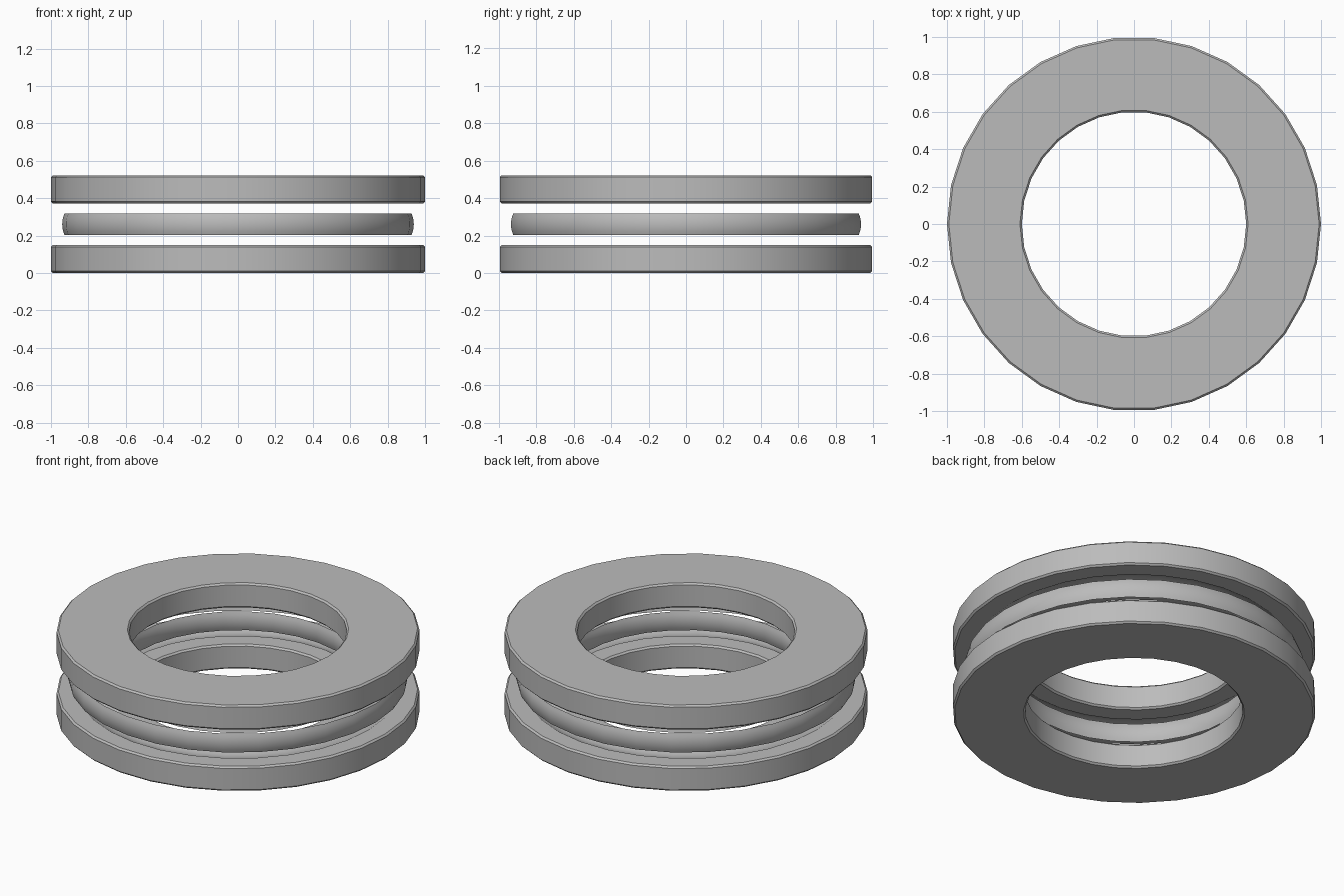
import bpy
import bmesh
import math
from mathutils import Matrix, Vector

SIDES = 30
HEIGHT = 0.522          # full height of the stack
MID = HEIGHT / 2
THICK = 0.15            # washer thickness
OUTER, INNER = 1.0, 0.6
BEVEL = 0.01
TRACK, BALL = 0.8, 0.14   # raceway radius and its cross-section radius

cube = bpy.data.objects.get("Cube")
if cube:
    bpy.data.objects.remove(cube, do_unlink=True)

steel = bpy.data.materials.new("steel_grey")
steel.use_nodes = True
colour = (0.5, 0.5, 0.5, 1)
steel.diffuse_color = colour
steel.node_tree.nodes["Principled BSDF"].inputs["Base Color"].default_value = colour


def arc(start, end, steps):
    """Points (radius, height) on the raceway circle, angles in radians."""
    angles = [start + (end - start) * i / steps for i in range(steps + 1)]
    return [(TRACK + BALL * math.cos(a), MID + BALL * math.sin(a)) for a in angles]


def lathe(bm, profile, closed):
    """Turn a (radius, height) profile round the z axis."""
    rings = []
    for i in range(SIDES):
        turn = Matrix.Rotation(math.tau * i / SIDES, 3, "Z")
        rings.append([bm.verts.new(turn @ Vector((r, 0, z))) for r, z in profile])
    count = len(profile)
    for i in range(SIDES):
        a, b = rings[i], rings[(i + 1) % SIDES]
        for j in range(count if closed else count - 1):
            k = (j + 1) % count
            bm.faces.new((a[j], b[j], b[k], a[k]))


def finish(name, bm):
    mesh = bpy.data.meshes.new(name)
    bm.to_mesh(mesh)
    bm.free()
    mesh.materials.append(steel)
    obj = bpy.data.objects.new(name, mesh)
    bpy.context.collection.objects.link(obj)
    bpy.ops.object.select_all(action="DESELECT")
    obj.select_set(True)
    bpy.context.view_layer.objects.active = obj
    bpy.ops.object.shade_smooth_by_angle(angle=math.radians(25))


# Bevelled washers with a shallow groove on the face towards the middle
lip = math.asin((MID - THICK) / BALL)
groove = arc(-lip, lip - math.pi, 8)
washer = [
    (INNER + BEVEL, 0), (OUTER - BEVEL, 0), (OUTER, BEVEL),
    (OUTER, THICK - BEVEL), (OUTER - BEVEL, THICK),
    *groove,
    (INNER + BEVEL, THICK), (INNER, THICK - BEVEL), (INNER, BEVEL),
]
for name, flip in (("lower_washer", False), ("upper_washer", True)):
    profile = [(r, HEIGHT - z) for r, z in reversed(washer)] if flip else washer
    bm = bmesh.new()
    lathe(bm, profile, True)
    finish(name, bm)

# Middle ring: an outer and an inner rounded band, open above and below
half = math.asin(0.057 / BALL)
bm = bmesh.new()
lathe(bm, arc(-half, half, 6), False)
lathe(bm, arc(math.pi - half, math.pi + half, 6), False)
finish("middle_ring", bm)
